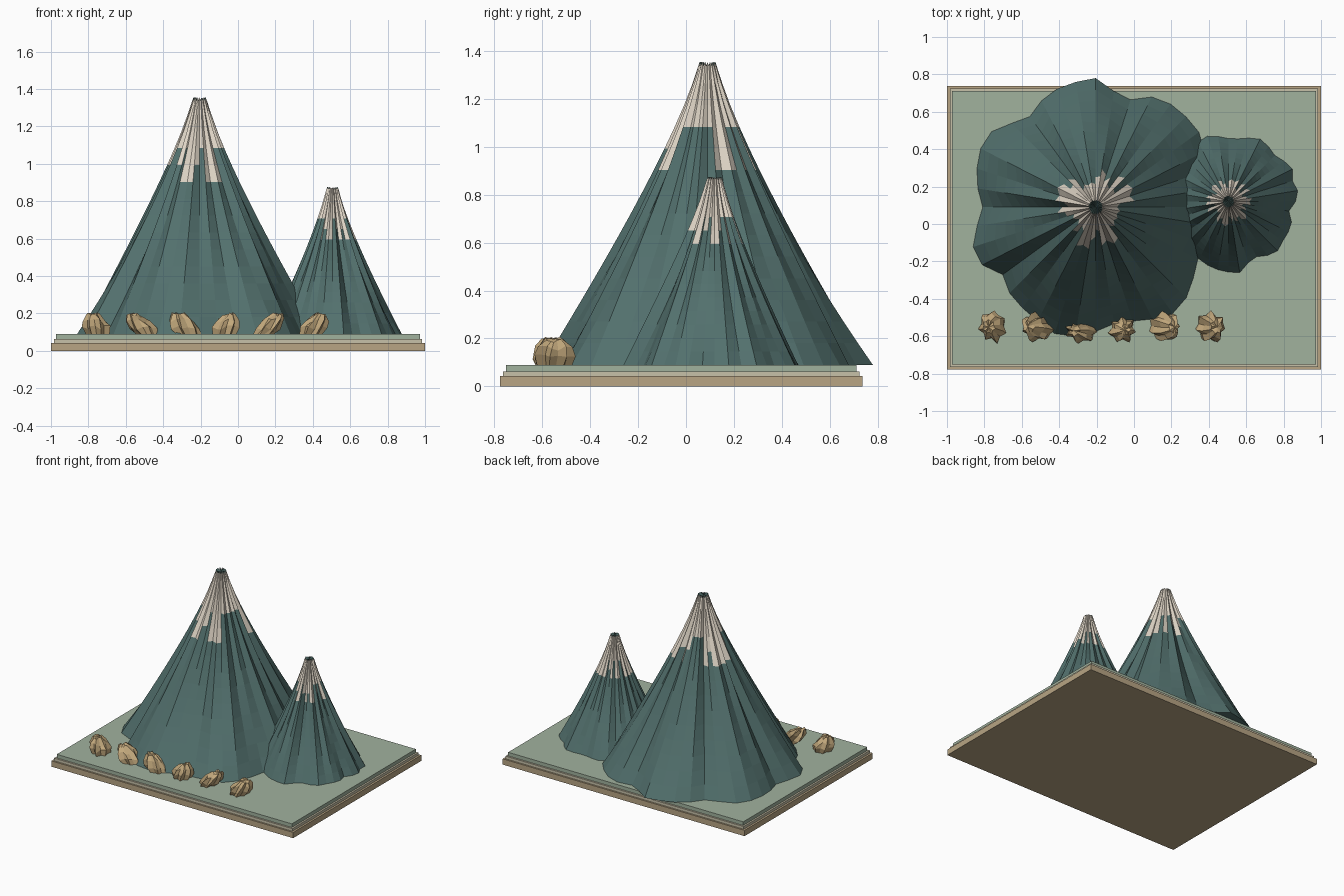
import bpy, bmesh, math, random
from mathutils import Vector

if "Cube" in bpy.data.objects:
    bpy.data.objects.remove(bpy.data.objects["Cube"], do_unlink=True)

random.seed(4)
GROUND = 0.09


def material(name, rgb):
    def linear(c):
        c /= 255
        return c / 12.92 if c <= 0.04045 else ((c + 0.055) / 1.055) ** 2.4
    color = [linear(c) for c in rgb] + [1.0]
    mat = bpy.data.materials.new(name)
    mat.use_nodes = True
    mat.diffuse_color = color
    mat.node_tree.nodes["Principled BSDF"].inputs["Base Color"].default_value = color
    return mat


TEAL = material("mountain teal", (82, 112, 109))
SNOW = material("snow cream", (223, 213, 198))
TAN = material("base tan", (184, 165, 132))
TRIM = material("trim pale", (199, 193, 168))
GREEN = material("meadow green", (161, 178, 158))
ROCK = material("rock tan", (194, 168, 124))


def finish(bm, name, mats):
    bmesh.ops.recalc_face_normals(bm, faces=bm.faces)
    mesh = bpy.data.meshes.new(name)
    bm.to_mesh(mesh)
    bm.free()
    for mat in mats:
        mesh.materials.append(mat)
    obj = bpy.data.objects.new(name, mesh)
    bpy.context.collection.objects.link(obj)
    return obj


def slab(name, width, depth, z0, z1, mat):
    bm = bmesh.new()
    bmesh.ops.create_cube(bm, size=1)
    for v in bm.verts:
        v.co = Vector((v.co.x * width, v.co.y * depth - 0.02,
                       z0 if v.co.z < 0 else z1))
    finish(bm, name, [mat])


def loft(bm, rings, tip):
    """Bridge rings of points, close the foot and fan the top to the tip.
    Returns the side faces with their row and column."""
    rows = [[bm.verts.new(p) for p in ring] for ring in rings]
    n = len(rows[0])
    sides = []
    for i in range(len(rows) - 1):
        for j in range(n):
            k = (j + 1) % n
            face = bm.faces.new((rows[i][j], rows[i][k], rows[i + 1][k], rows[i + 1][j]))
            sides.append((face, i, j))
    bm.faces.new(rows[0][::-1])
    top = bm.verts.new(tip)
    for j in range(n):
        bm.faces.new((rows[-1][j], rows[-1][(j + 1) % n], top))
    return sides


def outline_radius(outline, angle):
    """Foot radius at an angle in degrees, between the listed (angle, radius) points."""
    points = [(outline[-1][0] - 360, outline[-1][1])] + outline
    points.append((outline[0][0] + 360, outline[0][1]))
    for (a, ra), (b, rb) in zip(points, points[1:]):
        if a <= angle <= b:
            return ra + (rb - ra) * (angle - a) / (b - a)
    return points[0][1]


def mountain(name, x, y, height, top_radius, outline, columns=40, rows=14):
    mean = sum(r for _, r in outline) / len(outline)
    foot = [outline_radius(outline, -180 + 360 * j / columns) for j in range(columns)]
    flute = [(0.09 if j % 2 else -0.09) + random.uniform(-0.05, 0.05) for j in range(columns)]
    rings = []
    for i in range(rows + 1):
        t = i / rows
        ring = []
        for j in range(columns):
            a = math.radians(-180 + 360 * j / columns)
            base = top_radius + (foot[j] - top_radius) * (1 - t) ** 1.25
            r = base * (1 + flute[j] * t)
            z = GROUND + height * t
            if i == rows:
                z -= 0.015 * height * (j % 2)
            ring.append((x + r * math.cos(a), y + r * math.sin(a), z))
        rings.append(ring)
    bm = bmesh.new()
    sides = loft(bm, rings, (x, y, GROUND + height * 0.98))
    # Ragged snow line: each column starts its snow at one of three rows
    start = [random.choice((9, 10, 11)) if j % 2 else random.choice((9, 11))
             for j in range(columns)]
    for face, i, j in sides:
        face.material_index = 1 if i >= start[j] else 0
    finish(bm, name, [TEAL, SNOW])


def rock(name, x, y, lean, rx, ry):
    n = 14
    rings = []
    phase = random.uniform(0, 1)
    ridges = [(1.12 if j % 2 else 0.82) + random.uniform(-0.1, 0.1) for j in range(n)]
    for size, t in ((0.85, 0), (1.0, 0.3), (0.85, 0.65), (0.45, 0.95)):
        ring = []
        for j in range(n):
            a = 2 * math.pi * (j + phase) / n + 0.25 * t
            r = size * ridges[j]
            z = GROUND + 0.11 * t + (random.uniform(-0.012, 0.012) if t else 0)
            ring.append((x + lean * (t - 0.4) + rx * r * math.cos(a),
                         y + ry * r * math.sin(a), z))
        rings.append(ring)
    bm = bmesh.new()
    loft(bm, rings, (x + lean * 0.6, y, GROUND + 0.108))
    finish(bm, name, [ROCK])


# Stepped base
slab("base_plinth", 2.0, 1.514, 0, 0.043, TAN)
slab("base_trim", 1.97, 1.49, 0.043, 0.063, TRIM)
slab("meadow", 1.944, 1.464, 0.063, GROUND, GREEN)

# Mountains with wavy feet
mountain("large_mountain", -0.205, 0.09, 1.265, 0.036, [
    (-179, .60), (-157, .715), (-145, .61), (-135, .65), (-118, .68), (-105, .72),
    (-78, .62), (-53, .705), (-45, .685), (-28, .61), (-10, .66), (17, .62),
    (37, .685), (60, .68), (75, .585), (90, .69), (112, .66), (128, .59),
    (143, .685), (149, .70), (165, .66)])
mountain("small_mountain", 0.505, 0.12, 0.785, 0.03, [
    (-170, .34), (-150, .36), (-117, .345), (-104, .364), (-81, .385), (-67, .32),
    (-47, .375), (-30, .35), (-22, .374), (-11, .32), (6, .38), (19, .357),
    (28, .387), (44, .348), (62, .376), (86, .33), (112, .374), (125, .33), (150, .36)])

# Row of boulders along the front
for i, (x, y, lean, rx, ry) in enumerate([
        (-.76, -.55, -.03, .066, .08), (-.52, -.55, -.08, .068, .075),
        (-.285, -.57, -.06, .072, .06), (-.06, -.565, .02, .066, .065),
        (.17, -.55, .08, .062, .075), (.415, -.55, .05, .068, .075)]):
    rock(f"boulder_{i + 1}", x, y, lean, rx, ry)
